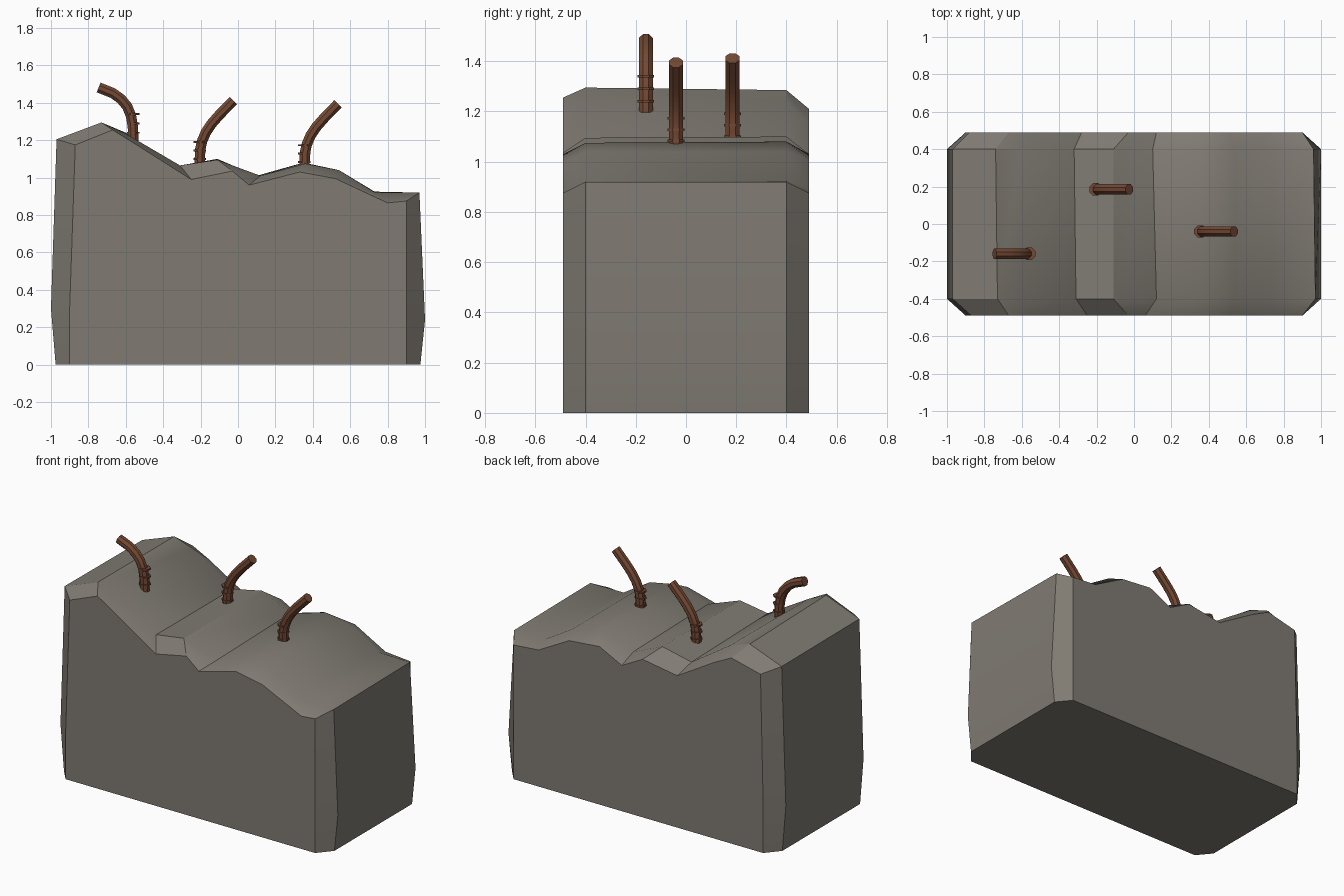
import bpy, bmesh, math
from mathutils import Vector

if "Cube" in bpy.data.objects:
    bpy.data.objects.remove(bpy.data.objects["Cube"])


def material(name, colour):
    m = bpy.data.materials.new(name)
    m.diffuse_color = (*colour, 1)
    m.use_nodes = True
    m.node_tree.nodes["Principled BSDF"].inputs["Base Color"].default_value = m.diffuse_color
    return m


concrete = material("grey concrete", (0.215, 0.197, 0.170))
rust = material("rusty steel", (0.175, 0.066, 0.033))


def finish(bm, name, mat):
    bmesh.ops.recalc_face_normals(bm, faces=bm.faces[:])
    me = bpy.data.meshes.new(name)
    bm.to_mesh(me)
    bm.free()
    me.materials.append(mat)
    ob = bpy.data.objects.new(name, me)
    bpy.context.collection.objects.link(ob)
    bpy.ops.object.select_all(action='DESELECT')
    ob.select_set(True)
    bpy.context.view_layer.objects.active = ob
    bpy.ops.object.shade_smooth_by_angle(angle=math.radians(30))
    return ob


# Broken block: four (x, z) profiles running along the top, front to back
ROWS = [
    (-0.49, [(-.87, 1.175), (-.67, 1.255), (-.55, 1.18), (-.25, .99), (-.03, 1.035),
             (.06, .96), (.33, 1.03), (.52, .995), (.80, .865), (.90, .875)]),
    (-0.40, [(-.97, 1.205), (-.73, 1.295), (-.60, 1.235), (-.31, 1.065), (-.11, 1.095),
             (.12, 1.01), (.36, 1.075), (.54, 1.04), (.73, .922), (.97, .92)]),
    (0.40, [(-.97, 1.20), (-.74, 1.285), (-.60, 1.24), (-.32, 1.055), (-.11, 1.10),
            (.10, 1.01), (.35, 1.08), (.54, 1.04), (.73, .925), (.96, .92)]),
    (0.49, [(-.88, 1.16), (-.67, 1.21), (-.55, 1.15), (-.28, .99), (-.03, 1.03),
            (.12, .95), (.28, 1.03), (.50, 1.01), (.72, .89), (.90, .875)]),
]
bm = bmesh.new()
top = [[bm.verts.new((x, y, z)) for x, z in pts] for y, pts in ROWS]
for a, b in zip(top, top[1:]):
    for i in range(len(a) - 1):
        bm.faces.new((a[i], a[i + 1], b[i + 1], b[i]))


# Side walls bulge slightly near the foot
def end_ring(side, inner, outer, z):
    return [bm.verts.new((side * x, y, z)) for x, y in
            ((outer, -.49), (inner, -.40), (inner, .40), (outer, .49))]


ends = []
for side, k, bulge in ((-1, 0, .30), (1, -1, .24)):
    mid = end_ring(side, 1.0, .90, bulge)
    low = end_ring(side, .975, .90, 0)
    up = [row[k] for row in top]
    for a, b in ((up, mid), (mid, low)):
        for i in range(3):
            bm.faces.new((a[i], a[i + 1], b[i + 1], b[i]))
    ends.append((mid, low))
(lm, ll), (rm, rl) = ends
for j in (0, 3):
    bm.faces.new(top[j] + [rm[j], rl[j], ll[j], lm[j]])
bm.faces.new(ll + rl[::-1])
finish(bm, "broken_block", concrete)


# Bent bars: a round section swept along a path in the xz plane, plus ribs
def sweep(bm, path, y, radius, sides=8):
    rings = []
    for i, (x, z) in enumerate(path):
        x0, z0 = path[max(i - 1, 0)]
        x1, z1 = path[min(i + 1, len(path) - 1)]
        t = Vector((x1 - x0, 0, z1 - z0)).normalized()
        n = Vector((t.z, 0, -t.x))
        ring = []
        for s in range(sides):
            a = 2 * math.pi * (s + .5) / sides
            off = n * math.cos(a) * radius + Vector((0, math.sin(a) * radius, 0))
            ring.append(bm.verts.new(Vector((x, y, z)) + off))
        rings.append(ring)
    for a, b in zip(rings, rings[1:]):
        for s in range(sides):
            t = (s + 1) % sides
            bm.faces.new((a[s], a[t], b[t], b[s]))
    bm.faces.new(rings[0])
    bm.faces.new(rings[-1])


def bar(name, path, y, ribs):
    bm = bmesh.new()
    sweep(bm, path, y, .030)
    x = path[0][0]
    for z in ribs:
        sweep(bm, [(x, z - .005), (x, z + .005)], y, .036)
    finish(bm, name, rust)


BEND = [(0, 0), (.003, .08), (.013, .125), (.033, .172), (.063, .217), (.105, .265), (.18, .342)]
bar("bent_bar_left", [(-.56, 1.195), (-.562, 1.27), (-.572, 1.33), (-.592, 1.38),
                      (-.625, 1.42), (-.67, 1.452), (-.745, 1.482)], -.16, (1.24, 1.29, 1.34))
bar("bent_bar_middle", [(-.205 + x, 1.07 + z) for x, z in BEND], .185, (1.10, 1.145, 1.19))
bar("bent_bar_right", [(.355 + x, 1.053 + z) for x, z in BEND], -.04, (1.083, 1.128, 1.173))
